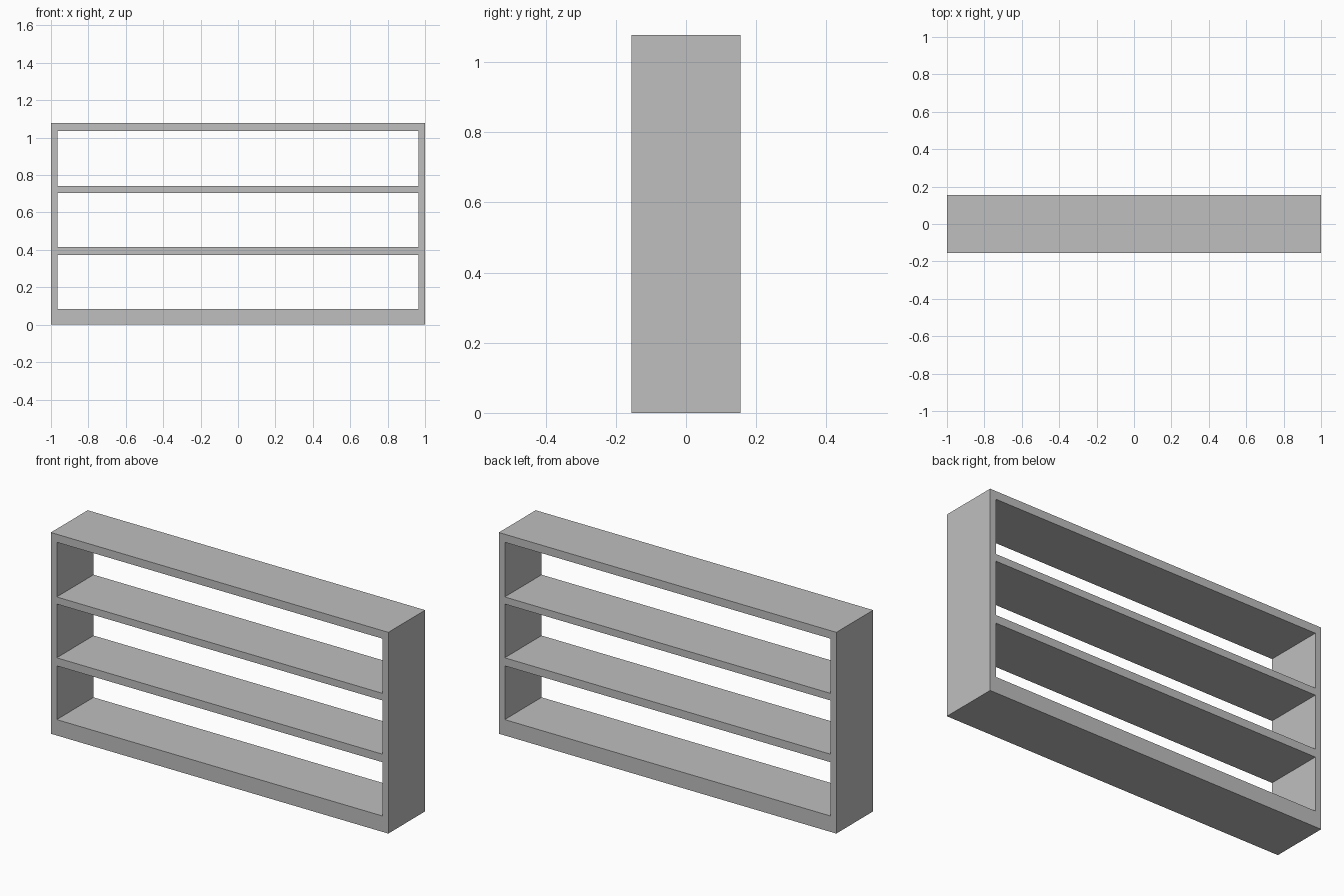
import bpy

WIDTH, DEPTH, HEIGHT = 2.0, 0.312, 1.078
SIDE = 0.035  # thickness of the upright panels

if "Cube" in bpy.data.objects:
    bpy.data.objects.remove(bpy.data.objects["Cube"], do_unlink=True)

# One plain grey for the whole unit
grey = bpy.data.materials.new("plain grey")
grey.use_nodes = True
colour = (0.52, 0.52, 0.52, 1)
grey.diffuse_color = colour
grey.node_tree.nodes["Principled BSDF"].inputs["Base Color"].default_value = colour


def board(name, x0, x1, z0, z1):
    """Full-depth board spanning the given x and z ranges."""
    bpy.ops.mesh.primitive_cube_add(size=1)
    obj = bpy.context.object
    obj.name = name
    obj.location = ((x0 + x1) / 2, 0, (z0 + z1) / 2)
    obj.scale = (x1 - x0, DEPTH, z1 - z0)
    bpy.ops.object.transform_apply(location=True, scale=True)
    obj.data.materials.append(grey)
    return obj


# Upright side panels
half = WIDTH / 2
inner = half - SIDE
board("left_side_panel", inner, half, 0, HEIGHT)
board("right_side_panel", -half, -inner, 0, HEIGHT)

# Horizontal boards fitted between the sides
for name, bottom, top in [
    ("base_board", 0, 0.085),
    ("lower_shelf", 0.373, 0.416),
    ("upper_shelf", 0.704, 0.742),
    ("top_board", 1.035, HEIGHT),
]:
    board(name, -inner, inner, bottom, top)
